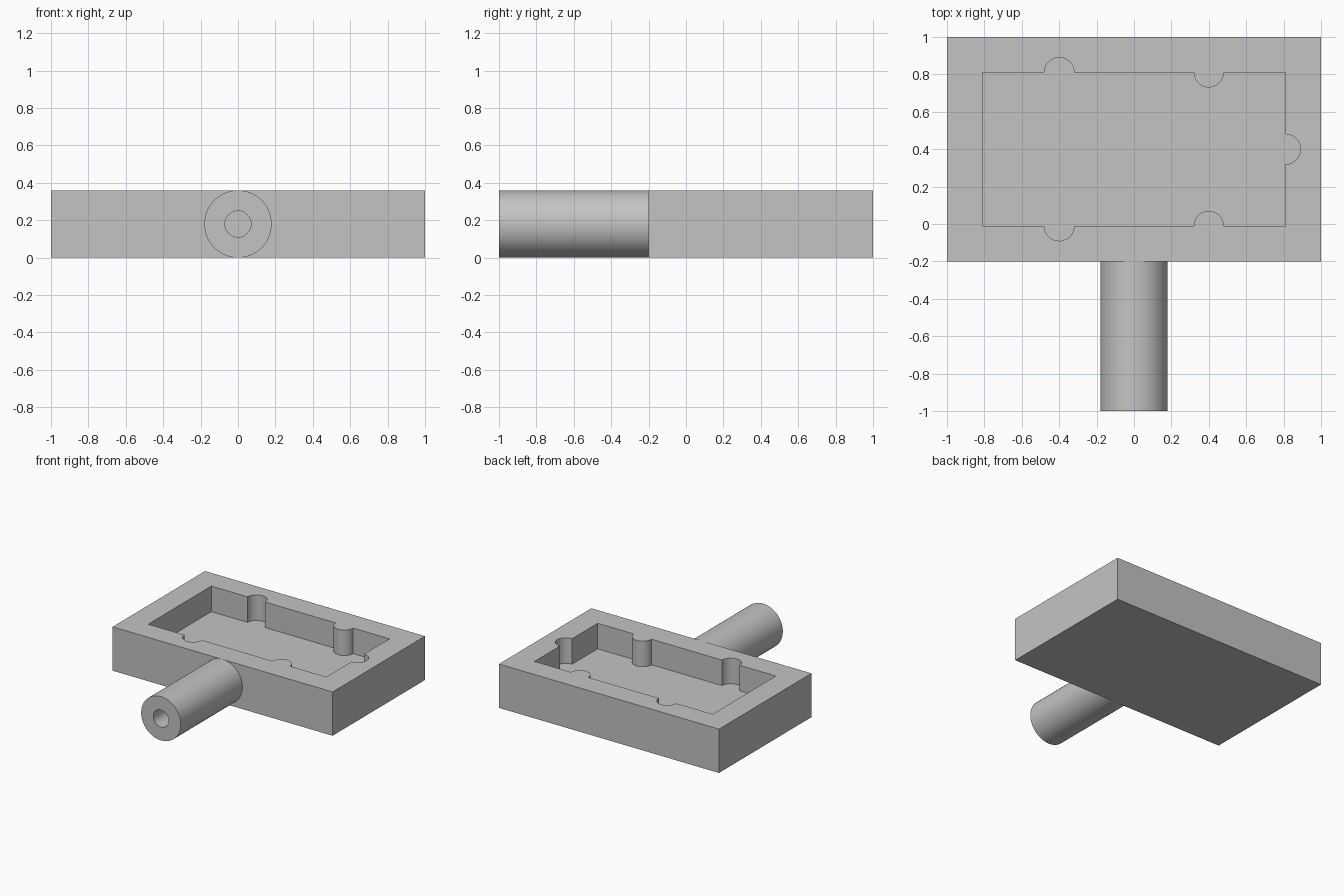
import bpy, bmesh
from math import pi, sin, cos
from mathutils import Vector, Matrix

if "Cube" in bpy.data.objects:
    bpy.data.objects.remove(bpy.data.objects["Cube"])

HEIGHT, FLOOR = 0.36, 0.15
KEY_RADIUS = 0.08

grey = bpy.data.materials.new("plain grey")
grey.use_nodes = True
grey.diffuse_color = (0.55, 0.55, 0.55, 1)
grey.node_tree.nodes["Principled BSDF"].inputs["Base Color"].default_value = (0.55, 0.55, 0.55, 1)


def make_object(name, bm):
    bmesh.ops.recalc_face_normals(bm, faces=bm.faces)
    mesh = bpy.data.meshes.new(name)
    bm.to_mesh(mesh)
    bm.free()
    mesh.materials.append(grey)
    obj = bpy.data.objects.new(name, mesh)
    bpy.context.collection.objects.link(obj)
    return obj


def prism(name, outline, z0, z1):
    bm = bmesh.new()
    base = bm.faces.new([bm.verts.new((p.x, p.y, z0)) for p in outline])
    top = bmesh.ops.extrude_face_region(bm, geom=[base], use_keep_orig=True)
    verts = [v for v in top["geom"] if isinstance(v, bmesh.types.BMVert)]
    bmesh.ops.translate(bm, verts=verts, vec=(0, 0, z1 - z0))
    return make_object(name, bm)


def rectangle(x0, y0, x1, y1):
    return [Vector(p) for p in ((x0, y0), (x1, y0), (x1, y1), (x0, y1))]


def half_round(centre, along, side, steps=24):
    """Half circle on a wall; side +1 bulges outwards, -1 inwards."""
    out = Vector((along.y, -along.x)) * side
    return [centre + KEY_RADIUS * (out * sin(pi * i / steps) - along * cos(pi * i / steps))
            for i in range(steps + 1)]


# Cavity outline: a rectangle with half-round keys along its walls
corners = rectangle(-0.81, -0.01, 0.81, 0.81)
keys = [
    [((-0.4, -0.01), 1), ((0.4, -0.01), -1)],   # front wall
    [((0.81, 0.40), 1)],                        # left wall
    [((0.4, 0.81), -1), ((-0.4, 0.81), 1)],     # back wall
    [],                                         # right wall
]
outline = []
for i, corner in enumerate(corners):
    along = (corners[(i + 1) % 4] - corner).normalized()
    outline.append(corner)
    for centre, side in keys[i]:
        outline += half_round(Vector(centre), along, side)

# Tray block with the cavity cut out
tray = prism("tray_block", rectangle(-1, -0.2, 1, 1), 0, HEIGHT)
cutter = prism("cavity_cutter", outline, FLOOR, HEIGHT + 0.2)
cutter.hide_render = True
cutter.hide_set(True)
cut = tray.modifiers.new("cavity", 'BOOLEAN')
cut.operation = 'DIFFERENCE'
cut.solver = 'EXACT'
cut.object = cutter
bpy.context.view_layer.objects.active = tray
bpy.ops.object.modifier_apply(modifier=cut.name)
bpy.data.objects.remove(cutter)

# Hollow round handle, turned about its long axis
bm = bmesh.new()
profile = [bm.verts.new((r, y, 0)) for r, y in
           ((0.07, -0.2), (0.07, -1), (0.18, -1), (0.18, -0.2))]
edges = [bm.edges.new(pair) for pair in zip(profile, profile[1:])]
bmesh.ops.spin(bm, geom=profile + edges, cent=(0, 0, 0), axis=(0, 1, 0),
               angle=2 * pi, steps=96, use_merge=True)
bmesh.ops.remove_doubles(bm, verts=bm.verts, dist=0.0001)
bmesh.ops.transform(bm, matrix=Matrix.Translation((0, 0, HEIGHT / 2)), verts=bm.verts)
# An open tube needs its normals set from its front ring
handle = make_object("handle_tube", bm)

# Smooth the round walls, keep the corners sharp
bpy.context.view_layer.update()
for obj in (tray, handle):
    obj.select_set(True)
bpy.ops.object.shade_smooth_by_angle(angle=pi / 6)
